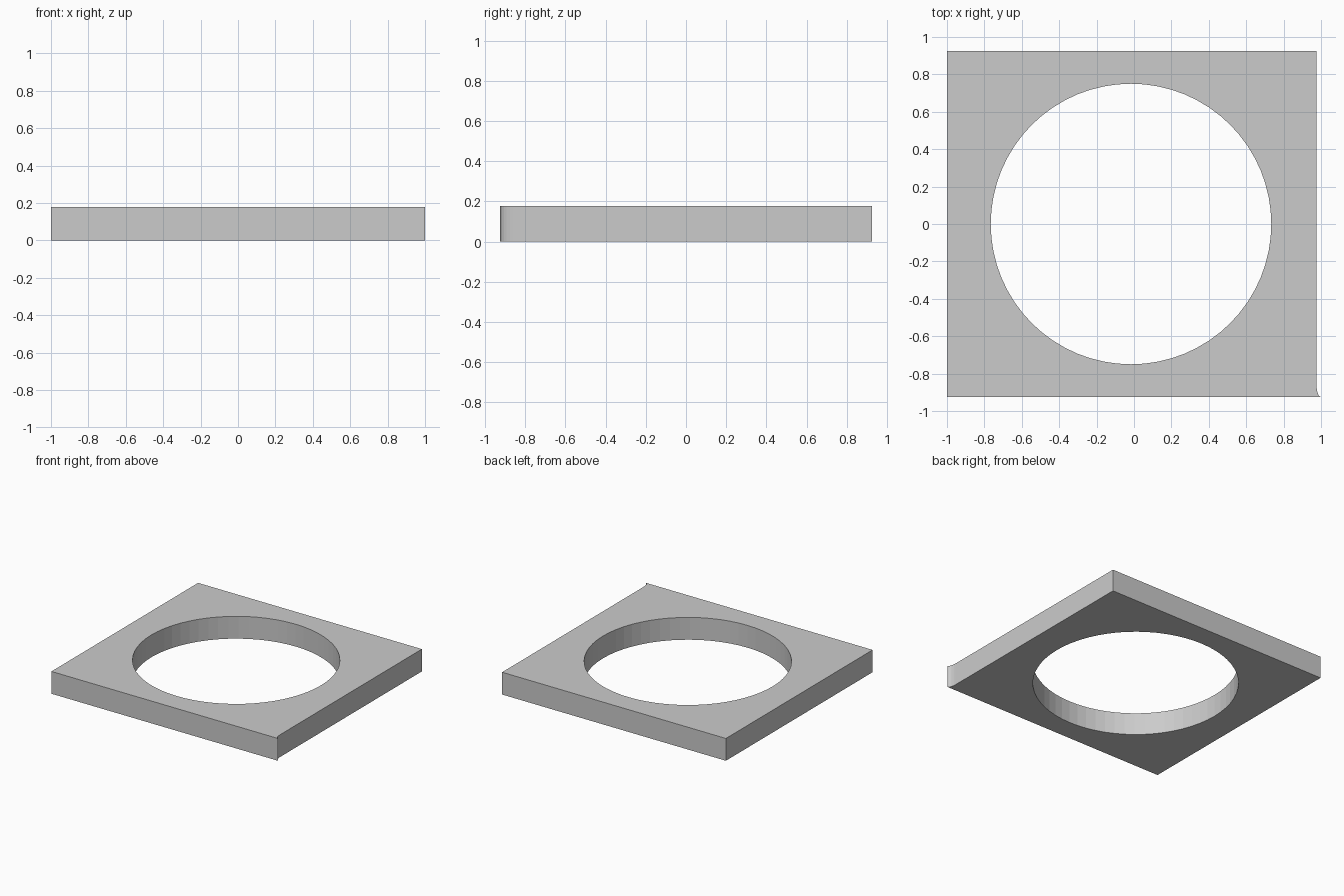
import bpy, bmesh
from math import sin, cos, pi

if "Cube" in bpy.data.objects:
    bpy.data.objects.remove(bpy.data.objects["Cube"])

HEIGHT = 0.178
LEFT, RIGHT, TIP, HALF = -1.0, 0.976, 1.0, 0.925
HOLE_X, HOLE_R, SIDES = -0.016, 0.75, 64

# Outer outline, with the small concave flare at the front right corner
flare_len = 0.065
flare = [(TIP - (TIP - RIGHT) * sin(pi / 2 * i / 6),
          -HALF + flare_len * (1 - cos(pi / 2 * i / 6))) for i in range(7)]
outline = [(LEFT, -HALF)] + flare + [(RIGHT, HALF), (LEFT, HALF)]

# Round opening
hole = [(HOLE_X + HOLE_R * cos(2 * pi * i / SIDES),
         HOLE_R * sin(2 * pi * i / SIDES)) for i in range(SIDES)]


def add_loop(bm, points):
    verts = [bm.verts.new((x, y, 0)) for x, y in points]
    return [bm.edges.new((a, b)) for a, b in zip(verts, verts[1:] + verts[:1])]


# Plate: fill between the two loops, then extrude upwards
bm = bmesh.new()
edges = add_loop(bm, outline) + add_loop(bm, hole)
bmesh.ops.triangle_fill(bm, edges=edges, use_beauty=True, use_dissolve=False)
result = bmesh.ops.extrude_face_region(bm, geom=bm.faces[:], use_keep_orig=True)
top = [g for g in result["geom"] if isinstance(g, bmesh.types.BMVert)]
bmesh.ops.translate(bm, verts=top, vec=(0, 0, HEIGHT))
bmesh.ops.recalc_face_normals(bm, faces=bm.faces[:])

mesh = bpy.data.meshes.new("square_plate")
bm.to_mesh(mesh)
bm.free()
plate = bpy.data.objects.new("square_plate", mesh)
bpy.context.collection.objects.link(plate)
